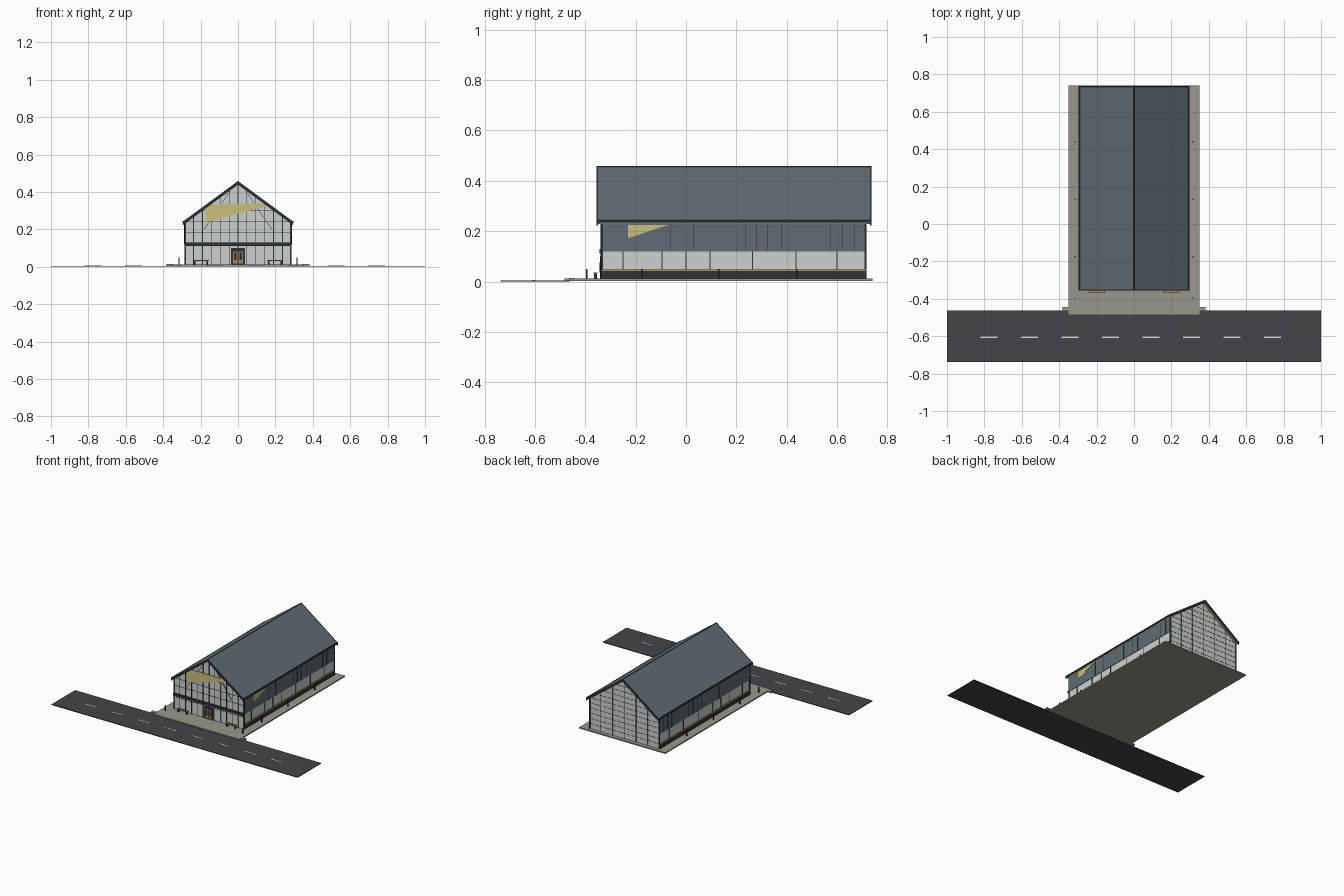
import bpy
import bmesh
from mathutils import Vector

cube = bpy.data.objects.get("Cube")
if cube:
    bpy.data.objects.remove(cube, do_unlink=True)


def material(name, rgb):
    m = bpy.data.materials.new(name)
    m.use_nodes = True
    m.diffuse_color = (*rgb, 1)
    node = next(n for n in m.node_tree.nodes if n.type == 'BSDF_PRINCIPLED')
    node.inputs["Base Color"].default_value = (*rgb, 1)
    node.inputs["Roughness"].default_value = 0.8
    return m


ASPHALT = material("asphalt", (0.06, 0.058, 0.068))
PAVING = material("paving", (0.32, 0.31, 0.26))
PALE = material("pale_panel", (0.6, 0.64, 0.63))
SLATE = material("slate_metal", (0.115, 0.15, 0.175))
DARK = material("dark_steel", (0.03, 0.032, 0.038))
GOLD = material("gold_paint", (0.6, 0.52, 0.21))
WOOD = material("warm_wood", (0.42, 0.24, 0.09))
WHITE = material("road_white", (0.75, 0.75, 0.72))

# Main dimensions
W, FRONT, BACK, FLOOR = 0.283, -0.335, 0.715, 0.012
EAVE, RIDGE, SLOPE = 0.232, 0.44, 0.735
ROOF_FRONT, ROOF_BACK = -0.355, 0.737


def wall_top(x):
    return EAVE + (W - abs(x)) * SLOPE


def finish(name, bm, mat):
    bmesh.ops.recalc_face_normals(bm, faces=bm.faces)
    me = bpy.data.meshes.new(name)
    bm.to_mesh(me)
    bm.free()
    me.materials.append(mat)
    ob = bpy.data.objects.new(name, me)
    bpy.context.scene.collection.objects.link(ob)
    return ob


def boxes(name, spans, mat):
    """One object of axis-aligned boxes, each (x0, x1, y0, y1, z0, z1)."""
    bm = bmesh.new()
    for x0, x1, y0, y1, z0, z1 in spans:
        lo, size = Vector((x0, y0, z0)), Vector((x1 - x0, y1 - y0, z1 - z0))
        for v in bmesh.ops.create_cube(bm, size=1)['verts']:
            v.co = lo + (v.co + Vector((.5, .5, .5))) * size
    return finish(name, bm, mat)


def prism(name, profile, axis, a, b, mat):
    """Extrude a 2D profile (x,z) along y, or (y,z) along x."""
    bm = bmesh.new()
    pts = [(p, a, q) if axis == 'y' else (a, p, q) for p, q in profile]
    face = bm.faces.new([bm.verts.new(p) for p in pts])
    ext = bmesh.ops.extrude_face_region(bm, geom=[face])['geom']
    move = Vector((0, b - a, 0)) if axis == 'y' else Vector((b - a, 0, 0))
    bmesh.ops.translate(bm, vec=move, verts=[g for g in ext if isinstance(g, bmesh.types.BMVert)])
    return finish(name, bm, mat)


def side_boxes(name, spans, mat):
    """Boxes given for the +x side, repeated on the -x side."""
    return boxes(name, spans + [(-s[1], -s[0], *s[2:]) for s in spans], mat)


# Road, kerb and paving
boxes("road", [(-1, 1, -0.737, -0.463, 0, 0.005)], ASPHALT)
dashes = [-0.82 + i * 0.2165 for i in range(8)]
boxes("road_dashes", [(x, x + 0.09, -0.609, -0.601, 0.004, 0.006) for x in dashes], WHITE)
boxes("paving", [(-0.35, 0.35, -0.483, 0.741, 0.003, FLOOR)], PAVING)
side_boxes("kerb", [(0.345, 0.382, -0.465, -0.445, 0.003, 0.014)], PAVING)

# Building body
prism("gable_body", [(-W, FLOOR), (W, FLOOR), (W, EAVE), (0, RIDGE), (-W, EAVE)],
      'y', FRONT, BACK, PALE)

# Roof slopes, soffit and dark trim
for s, side in ((1, "left"), (-1, "right")):
    def band(x, lo, hi):
        z = 0.457 - x * SLOPE
        return [(0, 0.457 + lo), (s * x, z + lo), (s * x, z + hi), (0, 0.457 + hi)]
    prism("roof_" + side, band(0.292, -0.012, 0), 'y', ROOF_FRONT + 0.004, ROOF_BACK - 0.004, SLATE)
    prism("soffit_" + side, band(0.288, -0.016, -0.011), 'y', ROOF_FRONT + 0.006, ROOF_BACK - 0.006, WOOD)
    for end, a, b in (("front", ROOF_FRONT, ROOF_FRONT + 0.006), ("back", ROOF_BACK - 0.006, ROOF_BACK)):
        prism(end + "_rake_trim_" + side, band(0.295, -0.018, 0.001), 'y', a, b, DARK)
prism("ridge_cap", [(-0.006, 0.452), (0, 0.459), (0.006, 0.452)], 'y', ROOF_FRONT, ROOF_BACK, DARK)
side_boxes("gutter", [(0.286, 0.296, ROOF_FRONT, ROOF_BACK, 0.234, 0.244)], DARK)

# Long sides: cladding, base, sill and thin divisions
side_boxes("upper_cladding", [(W, W + 0.003, FRONT, BACK, 0.12, 0.236)], SLATE)
side_boxes("side_base", [(W, W + 0.004, FRONT, BACK, FLOOR, 0.042)], DARK)
side_boxes("side_sill", [(W, W + 0.006, FRONT, BACK, 0.042, 0.048)], WOOD)
seams = [-0.06, 0.03, 0.235, 0.28, 0.325, 0.38, 0.575, 0.62, 0.67]
side_boxes("cladding_seams", [(W, W + 0.005, y - 0.001, y + 0.001, 0.12, 0.236) for y in seams], DARK)
bars = [-0.25, -0.095, 0, 0.095, 0.265, 0.436, 0.6]
side_boxes("side_window_bars", [(W, W + 0.003, y - 0.002, y + 0.002, 0.046, 0.12) for y in bars], DARK)
side_boxes("corner_posts", [(W - 0.006, W + 0.004, y - 0.004, y + 0.004, FLOOR, 0.24)
                            for y in (FRONT + 0.002, BACK - 0.002)], DARK)
prism("side_gold_flag", [(-0.23, 0.225), (-0.07, 0.225), (-0.23, 0.172)], 'x', W, W + 0.005, GOLD)

# Front gable glazing
front_x = [i * 0.0475 for i in range(-5, 6)]
boxes("front_mullions", [(x - 0.0018, x + 0.0018, FRONT - 0.004, FRONT, FLOOR, wall_top(x))
                         for x in front_x], DARK)
boxes("front_beam", [(-W - 0.004, W + 0.004, FRONT - 0.009, FRONT, 0.111, 0.129)], DARK)
boxes("front_thin_rails", [(-w, w, FRONT - 0.002, FRONT, z - 0.0008, z + 0.0008)
                           for w, z in ((W, 0.1), (W, 0.185), (W - 0.01, 0.24), (0.19, 0.3))], DARK)
for s, side in ((1, "left"), (-1, "right")):
    prism("front_brace_" + side, [(s * 0.18, 0.2), (s * 0.183, 0.2), (s * 0.043, 0.405), (s * 0.04, 0.405)],
          'y', FRONT - 0.003, FRONT, DARK)
prism("front_gold_flag", [(-0.175, 0.235), (0.15, 0.322), (0.15, 0.337), (-0.142, 0.337), (-0.175, 0.312)],
      'y', FRONT - 0.006, FRONT, GOLD)

# Entrance
boxes("door_frame", [(-0.037, 0.037, FRONT - 0.006, FRONT, FLOOR, 0.1)], DARK)
boxes("door_leaves", [(x - 0.011, x + 0.011, FRONT - 0.007, FRONT, FLOOR + 0.006, 0.082)
                      for x in (-0.015, 0.015)], WOOD)
boxes("door_glass", [(x - 0.007, x + 0.007, FRONT - 0.008, FRONT, 0.035, 0.075)
                     for x in (-0.015, 0.015)], DARK)

# Back gable panel joints
back_x = [i * 0.095 for i in range(-2, 3)]
boxes("back_joints_upright", [(x - 0.0015, x + 0.0015, BACK, BACK + 0.003, FLOOR, wall_top(x))
                              for x in back_x], DARK)
rows = [0.05 + i * 0.038 for i in range(10)]
half = [min(W, W - (z - EAVE) / SLOPE) for z in rows]
boxes("back_joints_level", [(-h, h, BACK, BACK + 0.0015, z - 0.0007, z + 0.0007)
                            for h, z in zip(half, rows)], DARK)

# Benches and bollards
side_boxes("bench_seats", [(0.155, 0.24, -0.367, -0.352, 0.031, 0.036)], WOOD)
side_boxes("bench_legs", [(x, x + 0.008, -0.366, -0.353, FLOOR, 0.031) for x in (0.16, 0.227)], DARK)
side_boxes("bollards", [(0.312, 0.318, y - 0.003, y + 0.003, FLOOR, 0.05)
                        for y in (-0.395, -0.175, 0.13, 0.44)], DARK)
